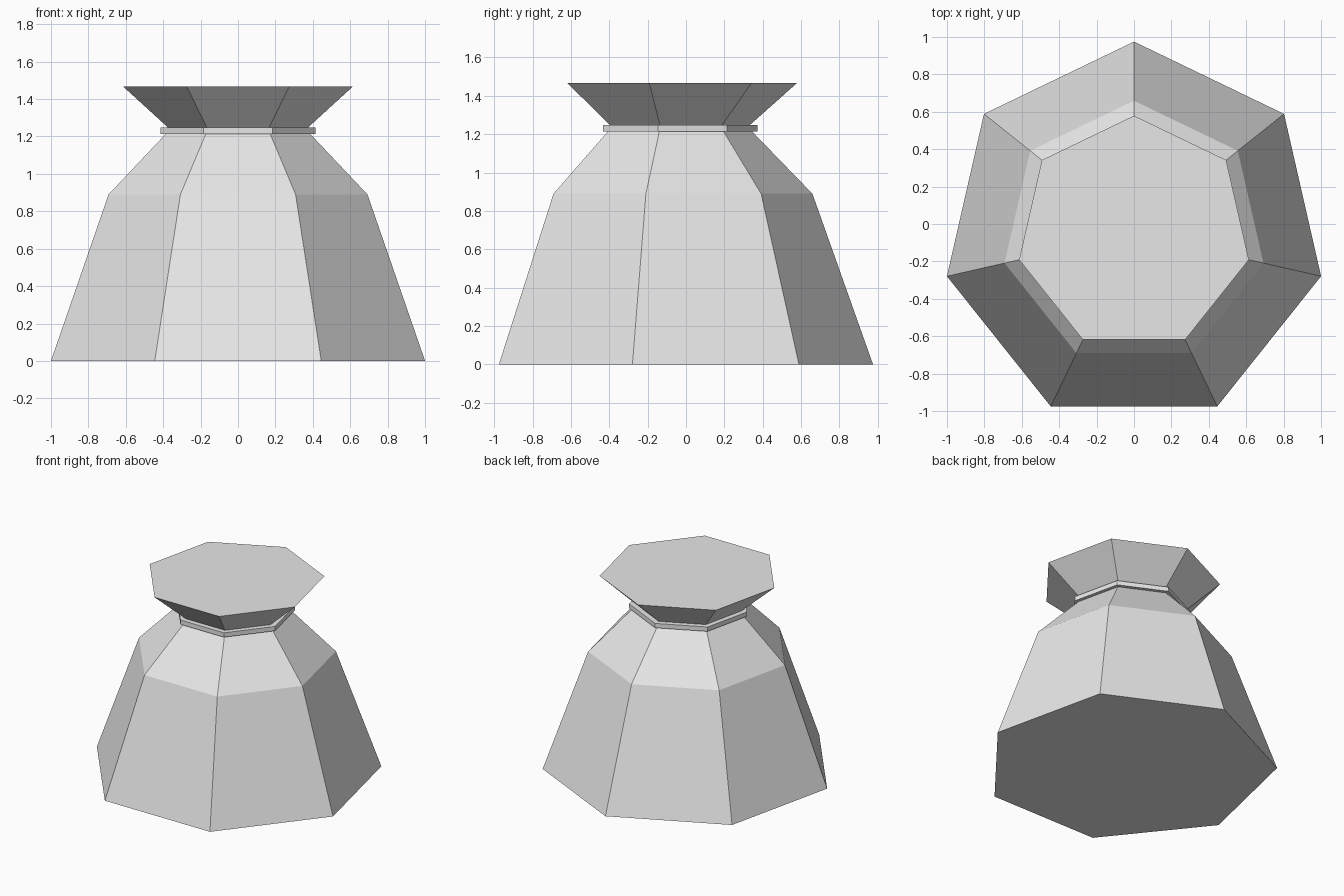
import bpy
import bmesh
from math import cos, sin, pi

cube = bpy.data.objects.get("Cube")
if cube:
    bpy.data.objects.remove(cube, do_unlink=True)

SIDES = 7
CENTRE_Y = -0.051

cloth = bpy.data.materials.new("pale_grey_cloth")
cloth.use_nodes = True
colour = (0.8, 0.8, 0.8, 1.0)
cloth.diffuse_color = colour
cloth.node_tree.nodes["Principled BSDF"].inputs["Base Color"].default_value = colour


def stacked_rings(name, profile):
    """Closed seven-sided solid through (radius, height) rings, a corner at the back."""
    bm = bmesh.new()
    rings = []
    for radius, z in profile:
        angles = [pi / 2 + 2 * pi * i / SIDES for i in range(SIDES)]
        rings.append([bm.verts.new((radius * cos(a), CENTRE_Y + radius * sin(a), z))
                      for a in angles])
    for low, high in zip(rings, rings[1:]):
        for i in range(SIDES):
            j = (i + 1) % SIDES
            bm.faces.new((low[i], low[j], high[j], high[i]))
    bm.faces.new(rings[0][::-1])
    bm.faces.new(rings[-1])
    mesh = bpy.data.meshes.new(name)
    bm.to_mesh(mesh)
    bm.free()
    mesh.materials.append(cloth)
    obj = bpy.data.objects.new(name, mesh)
    bpy.context.collection.objects.link(obj)
    return obj


# Sack body with sloping shoulders, tie around the neck, flared mouth
stacked_rings("sack_body", [(1.026, 0), (0.71, 0.89), (0.39, 1.22)])
stacked_rings("neck_tie", [(0.425, 1.213), (0.425, 1.247)])
stacked_rings("flared_mouth", [(0.375, 1.24), (0.63, 1.467)])
